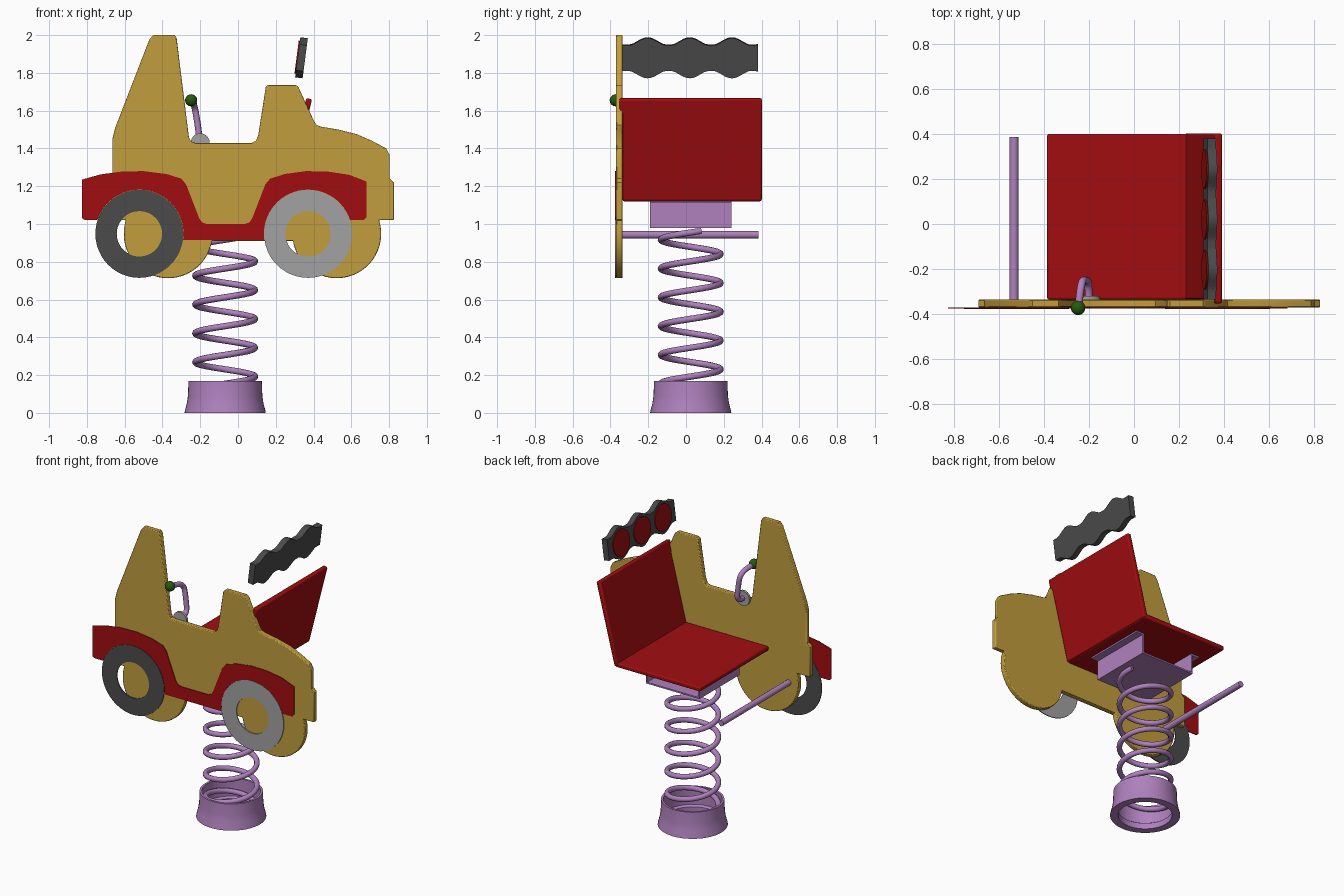
import bpy, bmesh, math
from mathutils import Vector, Matrix

if "Cube" in bpy.data.objects:
    bpy.data.objects.remove(bpy.data.objects["Cube"], do_unlink=True)


def material(name, r, g, b):
    m = bpy.data.materials.new(name)
    m.use_nodes = True
    m.diffuse_color = (r, g, b, 1)
    m.node_tree.nodes["Principled BSDF"].inputs["Base Color"].default_value = (r, g, b, 1)
    return m


GOLD = material("gold", 0.54, 0.34, 0.047)
RED = material("red", 0.36, 0.004, 0.005)
PURPLE = material("purple", 0.43, 0.22, 0.51)
DARK = material("dark_grey", 0.07, 0.07, 0.07)
LIGHT = material("light_grey", 0.36, 0.36, 0.36)
GREEN = material("green", 0.02, 0.1, 0.004)


def finish(name, bm, mat, smooth=True):
    bmesh.ops.recalc_face_normals(bm, faces=bm.faces)
    me = bpy.data.meshes.new(name)
    bm.to_mesh(me)
    bm.free()
    me.materials.append(mat)
    ob = bpy.data.objects.new(name, me)
    bpy.context.collection.objects.link(ob)
    if smooth:
        bpy.ops.object.select_all(action="DESELECT")
        ob.select_set(True)
        bpy.context.view_layer.objects.active = ob
        bpy.ops.object.shade_smooth_by_angle(angle=math.radians(30))
    return ob


def slab(name, points, origin, u, v, depth, mat, bevel=0):
    """Outline in the u/v plane, extruded along the depth vector."""
    o, u, v = Vector(origin), Vector(u), Vector(v)
    bm = bmesh.new()
    face = bm.faces.new([bm.verts.new(o + u * a + v * b) for a, b in points])
    new = bmesh.ops.extrude_face_region(bm, geom=[face])["geom"]
    bmesh.ops.translate(bm, vec=Vector(depth), verts=[g for g in new if isinstance(g, bmesh.types.BMVert)])
    ob = finish(name, bm, mat)
    if bevel:
        mod = ob.modifiers.new("bevel", "BEVEL")
        mod.width, mod.segments = bevel, 2
        mod.limit_method, mod.angle_limit = "ANGLE", math.radians(60)
    return ob


def front_slab(name, points, y0, y1, mat, bevel=0):
    return slab(name, points, (0, y0, 0), (1, 0, 0), (0, 0, 1), (0, y1 - y0, 0), mat, bevel)


def arc(cx, cz, r, a0, a1, n=28):
    angles = [math.radians(a0 + (a1 - a0) * i / n) for i in range(n + 1)]
    return [(cx + r * math.cos(a), cz + r * math.sin(a)) for a in angles]


def lathe(name, profile, mat, matrix, n=48):
    """Closed (radius, height) profile revolved around the local z axis."""
    bm = bmesh.new()
    rings = []
    for i in range(n):
        a = math.tau * i / n
        rings.append([bm.verts.new((r * math.cos(a), r * math.sin(a), h)) for r, h in profile])
    k = len(profile)
    for i in range(n):
        p, q = rings[i], rings[(i + 1) % n]
        for j in range(k):
            bm.faces.new((p[j], q[j], q[(j + 1) % k], p[(j + 1) % k]))
    bm.transform(matrix)
    return finish(name, bm, mat)


def disc(name, centre, axis, r, depth, mat):
    bm = bmesh.new()
    turn = Vector((0, 0, 1)).rotation_difference(Vector(axis)).to_matrix().to_4x4()
    bmesh.ops.create_cone(bm, cap_ends=True, segments=40, radius1=r, radius2=r, depth=depth,
                          matrix=Matrix.Translation(centre) @ turn)
    return finish(name, bm, mat)


def tube(name, points, r, mat, kind="POLY"):
    cu = bpy.data.curves.new(name, "CURVE")
    cu.dimensions = "3D"
    cu.bevel_depth, cu.bevel_resolution = r, 3
    cu.use_fill_caps = True
    sp = cu.splines.new(kind)
    sp.points.add(len(points) - 1)
    for p, co in zip(sp.points, points):
        p.co = (*co, 1)
    if kind == "NURBS":
        sp.use_endpoint_u, sp.order_u, sp.resolution_u = True, 3, 8
    cu.materials.append(mat)
    ob = bpy.data.objects.new(name, cu)
    bpy.context.collection.objects.link(ob)
    bpy.ops.object.select_all(action="DESELECT")
    ob.select_set(True)
    bpy.context.view_layer.objects.active = ob
    bpy.ops.object.convert(target="MESH")
    bpy.ops.object.shade_smooth_by_angle(angle=math.radians(40))


BACK, FRONT, PLATE = -0.335, -0.37, -0.375
WHEEL_Z = 0.948

# Cut-out side panel with wheel lobes
body = [(-0.69, 1.02), (-0.69, 1.22), (-0.665, 1.24), (-0.665, 1.45), (-0.65, 1.51),
        (-0.47, 1.975), (-0.45, 2.0), (-0.335, 2.0), (-0.325, 1.985),
        (-0.26, 1.46), (-0.25, 1.437), (-0.23, 1.43), (0.075, 1.43), (0.095, 1.44), (0.107, 1.47),
        (0.147, 1.725), (0.16, 1.737), (0.305, 1.737), (0.32, 1.725),
        (0.4, 1.55), (0.415, 1.525), (0.44, 1.515), (0.53, 1.5), (0.63, 1.475), (0.71, 1.44),
        (0.785, 1.4), (0.803, 1.365), (0.803, 1.24), (0.825, 1.22), (0.825, 1.02)]
body += arc(0.523, WHEEL_Z, 0.235, 18, -171) + arc(-0.37, WHEEL_Z, 0.235, -9, -198)
front_slab("side_panel", body, BACK, FRONT, GOLD, 0.005)

# Painted fender and tyres
fender = [(-0.825, 1.03), (-0.825, 1.235), (-0.73, 1.262), (-0.62, 1.277), (-0.5, 1.28), (-0.38, 1.265),
          (-0.3, 1.24), (-0.275, 1.21), (-0.205, 1.03), (-0.19, 1.008), (-0.165, 1.0),
          (0.035, 1.0), (0.06, 1.008), (0.075, 1.03), (0.145, 1.21), (0.17, 1.24),
          (0.25, 1.265), (0.36, 1.28), (0.48, 1.277), (0.59, 1.26), (0.68, 1.225), (0.68, 1.035), (0.665, 1.02)]
fender += arc(0.371, WHEEL_Z, 0.234, 18, 188) + arc(-0.522, WHEEL_Z, 0.234, -8, 162) + [(-0.81, 1.02)]
front_slab("fender_plate", fender, FRONT, PLATE, RED)
for name, x, mat in (("rear_tyre", -0.522, DARK), ("front_tyre", 0.371, LIGHT)):
    turn = Matrix.Translation((x, FRONT, WHEEL_Z)) @ Matrix.Rotation(math.pi / 2, 4, "X")
    lathe(name, [(0.12, 0), (0.233, 0), (0.233, 0.006), (0.12, 0.006)], mat, turn)

# Ground socket and coil spring
CX, CY = -0.068, 0.025
lathe("spring_socket", [(0.215, 0), (0.213, 0.012), (0.203, 0.05), (0.197, 0.09), (0.194, 0.17),
                        (0.18, 0.17), (0.18, 0.05), (0.165, 0.04), (0.165, 0)],
      PURPLE, Matrix.Translation((CX, CY, 0)))
R, PITCH, Z0, Z1 = 0.158, 0.1525, 0.04, 0.965
steps = int((Z1 - Z0) / PITCH * 36)
coil = []
for i in range(steps + 1):
    a = math.tau * i / 36
    coil.append((CX + R * math.cos(a), CY + R * math.sin(a), Z0 + PITCH * i / 36))
tube("coil_spring", coil, 0.017, PURPLE)

# Folded bracket under the seat
T = 0.01
hat = [(-0.25, 0.14), (-0.25, 0.13), (-0.2, 0.13), (-0.2, 0)]
inner = [(-0.2 + T, 0.14), (-0.2 + T, T)]
section = hat + [(-x, z) for x, z in reversed(hat)] + [(-x, z) for x, z in inner] + list(reversed(inner))
slab("seat_bracket", section, (CX, -0.19, 0.98), (1, 0, 0), (0, 0, 1), (0, 0.43, 0), PURPLE)

# Seat and leaning backrest, the backrest hooking past the panel at its top corner
slab("seat", [(-0.385, BACK), (0.25, BACK), (0.25, 0.4), (-0.385, 0.4)],
     (0, 0, 1.12), (1, 0, 0), (0, 1, 0), (0, 0, 0.03), RED, 0.008)
lean = Vector((0.135, 0, 0.53)).normalized()
slab("backrest", [(BACK, 0), (0.402, 0), (0.402, 0.555), (-0.352, 0.555), (-0.352, 0.485), (BACK, 0.475)],
     (0.225, 0, 1.13), (0, 1, 0), lean, (0.03, 0, -0.008), RED, 0.008)

# Scalloped lamp bar with three lamps on its inner face
centre = Vector((0.336, 0.02, 1.88))
up = Vector((0.026, 0, 0.2)).normalized()
out = Vector((up.z, 0, -up.x))


def half_height(y):
    return 0.069 + 0.038 * max(0, math.cos(math.tau * (y - 0.02) / 0.223) * 0.55 + 0.45)


ys = [BACK + 0.715 * i / 60 for i in range(61)]
wave = [(y - 0.02, half_height(y)) for y in ys]
slab("lamp_bar", wave + [(y, -h) for y, h in reversed(wave)], centre - out * 0.02,
     (0, 1, 0), up, out * 0.04, DARK)
for i in (-1, 0, 1):
    disc("lamp", centre - out * 0.022 + Vector((0, 0.223 * i, 0)), out, 0.088, 0.008, RED)

# Foot rest rod
tube("foot_rod", [(-0.532, BACK, 0.943), (-0.532, 0.385, 0.943)], 0.02, PURPLE)

# Lever with its pivot disc and knob
disc("lever_pivot", (-0.2, -0.327, 1.43), (0, 1, 0), 0.05, 0.016, LIGHT)
tube("lever", [(-0.2, -0.33, 1.43), (-0.202, -0.255, 1.43), (-0.213, -0.25, 1.53),
               (-0.235, -0.25, 1.65), (-0.245, -0.36, 1.65)], 0.017, PURPLE, "NURBS")
bm = bmesh.new()
bmesh.ops.create_uvsphere(bm, u_segments=24, v_segments=14, radius=0.032,
                          matrix=Matrix.Translation((-0.248, -0.372, 1.655)))
finish("lever_knob", bm, GREEN)
